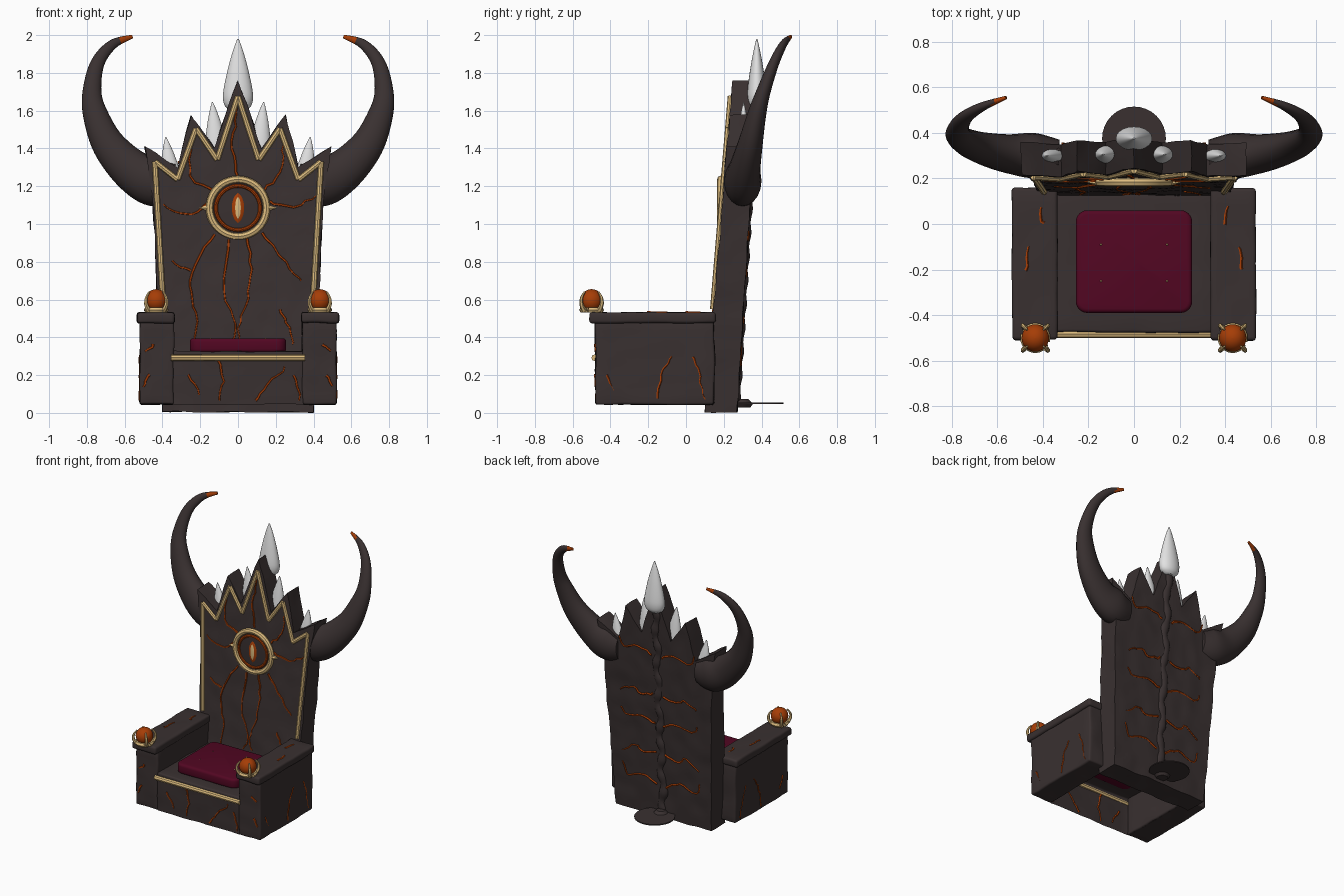
import bpy, bmesh, math, random
from mathutils import Vector, noise

if "Cube" in bpy.data.objects:
    bpy.data.objects.remove(bpy.data.objects["Cube"])

random.seed(4)


def material(name, rgb):
    m = bpy.data.materials.new(name)
    m.diffuse_color = (*rgb, 1)
    m.use_nodes = True
    m.node_tree.nodes["Principled BSDF"].inputs["Base Color"].default_value = m.diffuse_color
    return m


STONE = material("dark stone", (0.041, 0.030, 0.030))
HORN = material("dark horn", (0.041, 0.030, 0.030))
EMBER = material("ember orange", (0.38, 0.047, 0.002))
GOLD = material("pale gold", (0.72, 0.50, 0.21))
BONE = material("white bone", (0.76, 0.76, 0.76))
CLOTH = material("wine cloth", (0.085, 0.002, 0.016))


def finish(name, bm, mat, angle=40):
    bmesh.ops.recalc_face_normals(bm, faces=bm.faces)
    me = bpy.data.meshes.new(name)
    bm.to_mesh(me)
    bm.free()
    me.materials.append(mat)
    ob = bpy.data.objects.new(name, me)
    bpy.context.collection.objects.link(ob)
    bpy.context.view_layer.objects.active = ob
    ob.select_set(True)
    bpy.ops.object.shade_smooth_by_angle(angle=math.radians(angle))
    ob.select_set(False)
    return ob


def roughen(bm, amount):
    for v in bm.verts:
        v.co += noise.noise_vector(v.co * 9) * amount


def box(name, lo, hi, mat, rough=0.007, bevel=0.012, open_bottom=False, cuts=9, upright=0):
    bm = bmesh.new()
    bmesh.ops.create_cube(bm, size=1)
    for v in bm.verts:
        v.co = Vector([l + (c + 0.5) * (h - l) for l, h, c in zip(lo, hi, v.co)])
    if open_bottom:
        low = [f for f in bm.faces if f.calc_center_median().z < lo[2] + 0.001]
        bmesh.ops.delete(bm, geom=low, context='FACES_ONLY')
    if upright:  # round the vertical corners more strongly
        posts = [e for e in bm.edges if abs(e.verts[0].co.z - e.verts[1].co.z) > 0.01]
        bmesh.ops.bevel(bm, geom=posts, offset=upright, segments=6, profile=0.5, affect='EDGES')
    rim = [e for e in bm.edges if not e.is_boundary and e.calc_face_angle(0) > 0.9]
    bmesh.ops.bevel(bm, geom=rim, offset=bevel, segments=3, profile=0.5, affect='EDGES')
    if rough:
        long = [e for e in bm.edges if e.calc_length() > bevel * 2.5]
        bmesh.ops.subdivide_edges(bm, edges=long, cuts=cuts, use_grid_fill=True)
        roughen(bm, rough)
    return finish(name, bm, mat)


def smooth_path(pts, n=6):
    # Catmull-Rom through points of any dimension
    out, p = [], [pts[0]] + list(pts) + [pts[-1]]
    for i in range(1, len(p) - 2):
        for k in range(n):
            t = k / n
            out.append([0.5 * (2 * b + (c - a) * t + (2 * a - 5 * b + 4 * c - d) * t * t
                        + (3 * b - a - 3 * c + d) * t ** 3)
                        for a, b, c, d in zip(p[i - 1], p[i], p[i + 1], p[i + 2])])
    return out + [list(pts[-1])]


def tube(bm, pts, radii, sides=6, squash=1.0, closed=False):
    pts = [Vector(p) for p in pts]
    n, rings = len(pts), []
    for i, p in enumerate(pts):
        t = pts[(i + 1) % n] - pts[i - 1] if closed else pts[min(i + 1, n - 1)] - pts[max(i - 1, 0)]
        t.normalize()
        a = Vector((0, 1, 0)) if abs(t.y) < 0.9 else Vector((1, 0, 0))
        a = (a - t * a.dot(t)).normalized()
        b = t.cross(a)
        r = radii[i] if isinstance(radii, list) else radii
        rings.append([bm.verts.new(p + a * r * squash * math.cos(k * math.tau / sides)
                                   + b * r * math.sin(k * math.tau / sides)) for k in range(sides)])
    for i in range(n if closed else n - 1):
        r0, r1 = rings[i], rings[(i + 1) % n]
        for k in range(sides):
            bm.faces.new((r0[k], r0[(k + 1) % sides], r1[(k + 1) % sides], r1[k]))
    if not closed:
        bm.faces.new(rings[0])
        bm.faces.new(rings[-1])


def lathe(name, prof, origin, mat, axis='Z', sides=32, squash=1.0, lean=0.0):
    bm = bmesh.new()
    rows = []
    for r, h in prof:
        row = []
        for k in range(sides):
            a = k * math.tau / sides
            c = Vector((r * math.cos(a), r * math.sin(a) * squash, h))
            if axis == 'Y':
                c = Vector((c.x, -c.z, c.y))
            c.x += lean * h
            row.append(bm.verts.new(c + Vector(origin)))
        rows.append(row)
    for r0, r1 in zip(rows, rows[1:]):
        for k in range(sides):
            bm.faces.new((r0[k], r0[(k + 1) % sides], r1[(k + 1) % sides], r1[k]))
    bm.faces.new(rows[0])
    bm.faces.new(rows[-1])
    return finish(name, bm, mat)


def front_y(z):
    return 0.10 + 0.083 * z


def back_y(z):
    return 0.27 + 0.062 * z


def half_width(z):
    return 0.40 + 0.045 * z + 0.12 * max(0, z - 1.15)


# Leaning back panel with a jagged crown
knots = [(0, 1.76), (0.25, 1.40), (0.48, 1.575), (0.67, 1.30), (1, 1.41)]
cols = []
for (u0, z0), (u1, z1) in zip(knots, knots[1:]):
    cols += [(u0 + (u1 - u0) * k / 6, z0 + (z1 - z0) * k / 6) for k in range(6)]
cols.append(knots[-1])
cols = [(-u, z) for u, z in cols[:0:-1]] + cols
bm = bmesh.new()
ROWS, DEPTH = 36, 5
loops = []
for u, top in cols:
    grid = []
    for d in range(DEPTH):
        row = []
        for j in range(ROWS + 1):
            z = 0.005 + (top - 0.005) * j / ROWS
            y = front_y(z) + (back_y(z) - front_y(z)) * d / (DEPTH - 1)
            rim = d in (0, DEPTH - 1) or j in (0, ROWS) or abs(u) == 1
            row.append(bm.verts.new((u * half_width(z), y, z)) if rim else None)
        grid.append(row)
    loops.append(grid)
for a, b in zip(loops, loops[1:]):
    for d in (0, DEPTH - 1):
        for j in range(ROWS):
            bm.faces.new((a[d][j], b[d][j], b[d][j + 1], a[d][j + 1]))
    for j in (0, ROWS):
        for d in range(DEPTH - 1):
            bm.faces.new((a[d][j], b[d][j], b[d + 1][j], a[d + 1][j]))
for a in (loops[0], loops[-1]):
    for d in range(DEPTH - 1):
        for j in range(ROWS):
            bm.faces.new((a[d][j], a[d + 1][j], a[d + 1][j + 1], a[d][j + 1]))
roughen(bm, 0.007)
finish("back_panel", bm, STONE)

# Seat, cushion, arms and caps
box("seat", (-0.35, -0.475, 0.045), (0.35, 0.16, 0.325), STONE, open_bottom=True)
box("cushion", (-0.255, -0.39, 0.32), (0.255, 0.06, 0.395), CLOTH, rough=0, bevel=0.018, upright=0.05)
for s, side in ((-1, "left"), (1, "right")):
    xs = sorted((0.34 * s, 0.52 * s))
    box(side + "_arm", (xs[0], -0.48, 0.045), (xs[1], 0.15, 0.49), STONE)
    xs = sorted((0.335 * s, 0.535 * s))
    box(side + "_arm_cap", (xs[0], -0.51, 0.475), (xs[1], 0.16, 0.532), STONE, rough=0.005, bevel=0.015)
    for y in (-0.25, -0.09):
        lathe(side + "_cushion_button", [(0.005, 0), (0.003, 0.004)], (0.145 * s, y, 0.394), GOLD, sides=8)

    # Orb held in a claw setting
    c = Vector((0.433 * s, -0.50, 0.595))
    lathe(side + "_orb", [(0.06 * math.sin(math.pi * k / 16) + 1e-4, -0.06 * math.cos(math.pi * k / 16))
                          for k in range(17)], c, EMBER)
    bm = bmesh.new()
    tube(bm, [c + Vector((0.05 * math.cos(k * math.tau / 24), 0.05 * math.sin(k * math.tau / 24), -0.05))
              for k in range(24)], 0.016, closed=True)
    for q in range(4):
        a = math.pi / 4 + q * math.pi / 2
        arc = [(0.055, -0.055), (0.076, -0.02), (0.074, 0.015), (0.052, 0.045)]
        tube(bm, smooth_path([(c.x + r * math.cos(a), c.y + r * math.sin(a), c.z + h) for r, h in arc], 3),
             [0.014 - 0.001 * k for k in range(10)])
    finish(side + "_orb_claws", bm, GOLD)

    # Sweeping horn with an ember tip: x, y, z, radius
    path = smooth_path([(0.33, 0.295, 1.22, 0.10), (0.44, 0.30, 1.225, 0.132), (0.56, 0.31, 1.285, 0.112),
                        (0.685, 0.34, 1.42, 0.088), (0.755, 0.375, 1.58, 0.066), (0.773, 0.41, 1.70, 0.050),
                        (0.744, 0.465, 1.85, 0.037), (0.665, 0.515, 1.95, 0.026), (0.56, 0.555, 1.992, 0.010)])
    bm = bmesh.new()
    tube(bm, [(p[0] * s, p[1], p[2]) for p in path], [p[3] for p in path], sides=20, squash=0.75)
    horn = finish(side + "_horn", bm, HORN)
    horn.data.materials.append(EMBER)
    for f in horn.data.polygons:
        if f.center.z > 1.9 and abs(f.center.x) < 0.62:
            f.material_index = 1

# Bone teeth behind the crown: x, y, base, tip, radius, lean
tooth = [(0.45, 0), (0.85, 0.06), (1, 0.17), (0.95, 0.3), (0.76, 0.5), (0.55, 0.68), (0.28, 0.87), (0.05, 1)]
for x, y, z0, z1, r, lean in [(0, 0.375, 1.60, 1.98, 0.08, 0), (0.108, 0.305, 1.34, 1.645, 0.06, 0.09),
                              (-0.108, 0.305, 1.34, 1.645, 0.06, -0.09), (0.35, 0.30, 1.23, 1.46, 0.05, 0.14),
                              (-0.35, 0.30, 1.23, 1.46, 0.05, -0.14)]:
    lathe("crown_tooth", [(r * a, (z1 - z0) * h) for a, h in smooth_path(tooth, 3)], (x, y, z0),
          BONE, sides=20, squash=0.65, lean=lean)

# Knobbly spine down the back, with a flat foot disc
bm = bmesh.new()
spine = [(0.012 * math.sin(k * 0.5), back_y(0.04 + k * 0.021) - 0.014, 0.04 + k * 0.021) for k in range(80)]
tube(bm, spine, [0.034 + 0.005 * math.sin(k * 1.05) for k in range(80)], sides=10, squash=0.8)
finish("spine", bm, STONE, 60)
lathe("spine_foot_disc", [(0.14, 0), (0.14, 0.008)], (0, 0.375, 0.046), STONE)
lathe("spine_foot_knob", [(0.04, 0), (0.055, 0.02), (0.03, 0.045)], (0, 0.30, 0.028), STONE, sides=16)

# Gold trim around the panel and along the seat edge
half = [(0.395, 0.55), (0.44, 1.33), (0.32, 1.235), (0.222, 1.505), (0.11, 1.34), (0, 1.675)]
outline = [(-x, z) for x, z in half] + half[-2::-1]
bm = bmesh.new()
for (x0, z0), (x1, z1) in zip(outline, outline[1:]):
    tube(bm, [(x0, front_y(z0) - 0.004, z0), (x1, front_y(z1) - 0.004, z1)], 0.0145, sides=8)
finish("panel_trim", bm, GOLD)
bm = bmesh.new()
tube(bm, [(-0.355 + 0.071 * k, -0.483, 0.292) for k in range(11)], 0.018, sides=8)
finish("seat_trim", bm, GOLD)

# Round eye medallion
EZ = 1.085
ey = front_y(EZ)


def ring(name, r, thick, mat, off):
    b = bmesh.new()
    tube(b, [(r * math.cos(k * math.tau / 40), ey - off, EZ + r * math.sin(k * math.tau / 40))
             for k in range(40)], thick, sides=8, closed=True)
    finish(name, b, mat)


ring("eye_gold_ring", 0.151, 0.020, GOLD, 0.006)
ring("eye_ember_ring", 0.117, 0.010, EMBER, 0.012)
lathe("eye_disc", [(0.145, -0.02), (0.145, 0.008), (0.10, 0.012)], (0, ey, EZ), STONE, axis='Y')
for name, w, h, mat, off in (("eye_slit", 0.032, 0.08, EMBER, 0.014), ("eye_pupil", 0.015, 0.058, GOLD, 0.020)):
    bm = bmesh.new()
    tube(bm, [(0, ey - off, EZ + h * (k / 5 - 1)) for k in range(11)],
         [w * math.sin(math.pi * k / 10) ** 0.6 + 0.001 for k in range(11)], sides=8, squash=0.25)
    finish(name, bm, mat)
for s in (-1, 1):
    bm = bmesh.new()
    tube(bm, [(0.16 * s, ey - 0.006, EZ), (0.205 * s, ey - 0.006, EZ)], [0.018, 0.002])
    finish("eye_spike", bm, GOLD)

# Glowing cracks: jagged thin tubes mapped onto each surface
def cracks(name, lines, place, r=0.0075, squash=1.0):
    b = bmesh.new()
    for line in lines:
        path = [(p[0] + random.uniform(-.007, .007), p[1] + random.uniform(-.007, .007))
                for p in smooth_path(line, 4)]
        tube(b, [place(*p) for p in path], [r * (1 - 0.5 * k / len(path)) for k in range(len(path))], sides=5)
    finish(name, b, EMBER)


cracks("panel_cracks", [
    [(-.12, .95), (-.23, .785), (-.25, .63), (-.22, .49), (-.24, .345)],
    [(-.05, .92), (-.075, .65), (-.01, .47), (-.05, .36)],
    [(.05, .92), (.07, .76), (.05, .6), (0, .44), (.03, .36)],
    [(.13, .96), (.25, .8), (.34, .7)], [(0, 1.25), (-.03, 1.4), (-.01, 1.55), (0, 1.65)],
    [(-.14, 1.18), (-.25, 1.25), (-.25, 1.42)], [(.14, 1.18), (.22, 1.28), (.24, 1.42)],
    [(-.17, 1.1), (-.28, 1.05), (-.4, 1.1)], [(.17, 1.12), (.3, 1.09), (.41, 1.15)],
    [(.22, .55), (.27, .45), (.29, .36)], [(-.25, .75), (-.35, .8)]],
    lambda x, z: (x, front_y(z) - 0.001, z))
cracks("back_cracks", [[(s * 0.04, z), (s * 0.15, z + d), (s * (0.24 + d), z + 0.01), (s * 0.32, z + 2 * d)]
                       for s in (-1, 1) for z, d in ((.25, .05), (.5, -.03), (.72, .03), (.95, -.02), (1.25, .04))],
       lambda x, z: (x, back_y(z) + 0.001, z), 0.0085)
cracks("seat_cracks", [[(-.1, .27), (-.08, .17), (-.1, .06)], [(.1, .06), (.16, .15), (.25, .24)],
                       [(-.27, .2), (-.2, .1)], [(.3, .2), (.33, .07)]], lambda x, z: (x, -0.475, z))
for s in (-1, 1):
    cracks("arm_cracks", [[(-.15, .07), (-.13, .2), (-.07, .3)], [(.03, .3), (.07, .2), (.1, .07)],
                          [(-.42, .2), (-.38, .12)]], lambda y, z: (s * 0.519, y, z))
    cracks("arm_front_cracks", [[(.45, .36), (.49, .33)], [(.47, .2), (.5, .14)]],
           lambda x, z: (s * x, -0.479, z), 0.009)
    cracks("arm_cap_cracks", [[(.47, -.2), (.46, -.1)], [(.4, 0), (.41, .08)]], lambda x, y: (s * x, y, 0.531), 0.008)
